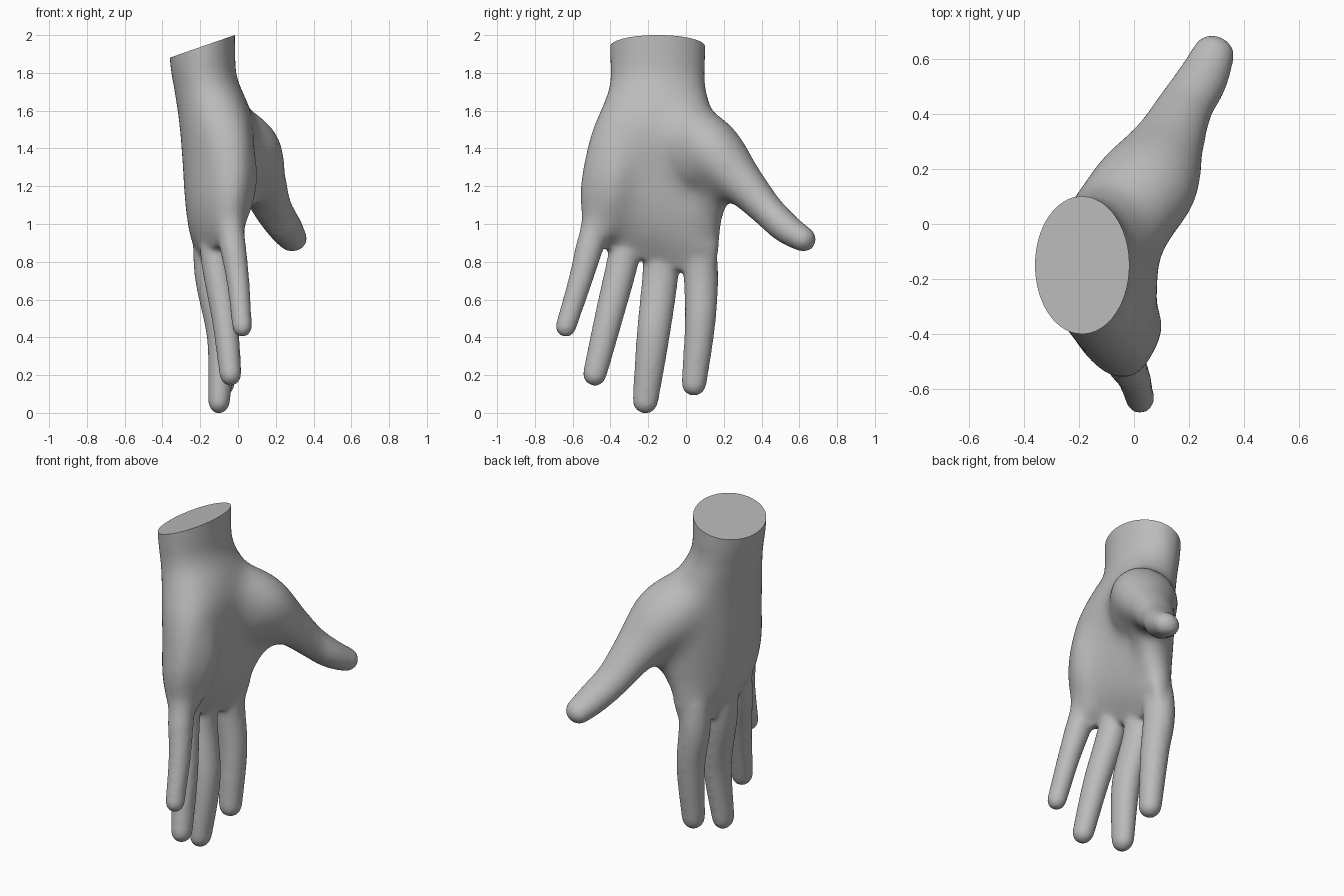
import bpy, bmesh, math
from mathutils import Vector

if "Cube" in bpy.data.objects:
    bpy.data.objects.remove(bpy.data.objects["Cube"])

SIDES = 28
PAD = 0.006          # allowance for the shrinkage of the smoothing pass
bm = bmesh.new()


def spline(rows, steps=6):
    """Catmull-Rom resampling of rows of numbers."""
    pts = [rows[0]] + list(rows) + [rows[-1]]
    out = []
    for i in range(1, len(pts) - 2):
        a, b, c, d = pts[i - 1:i + 3]
        for s in range(steps):
            t = s / steps
            out.append([0.5 * (2 * q + (r - p) * t + (2 * p - 5 * q + 4 * r - w) * t * t
                               + (3 * q - p - 3 * r + w) * t ** 3)
                        for p, q, r, w in zip(a, b, c, d)])
    out.append(list(rows[-1]))
    return out


def loft(rings):
    """Skin a list of rings and close both ends."""
    loops = [[bm.verts.new(p) for p in ring] for ring in rings]
    faces = [bm.faces.new(loops[0][::-1]), bm.faces.new(loops[-1])]
    for a, b in zip(loops, loops[1:]):
        for i in range(SIDES):
            j = (i + 1) % SIDES
            faces.append(bm.faces.new((a[i], a[j], b[j], b[i])))
    bmesh.ops.recalc_face_normals(bm, faces=faces)


def digit(rows, aspect=1.0):
    """Round-tipped tube along (x, y, z, radius) rows; aspect widens it in x."""
    path = spline(rows)
    pts = [Vector(p[:3]) for p in path]
    rings = []

    def ring(centre, tangent, r):
        u = (Vector((1, 0, 0)) - tangent * tangent.x).normalized()
        v = tangent.cross(u)
        rings.append([centre + u * (r * aspect * math.cos(a)) + v * (r * math.sin(a))
                      for a in (2 * math.pi * i / SIDES for i in range(SIDES))])

    def cap(centre, tangent, r, angles):
        for deg in angles:
            a = math.radians(deg)
            ring(centre + tangent * (r * math.sin(a)), tangent, r * math.cos(a))

    n = len(pts)
    for i, p in enumerate(pts):
        t = (pts[min(i + 1, n - 1)] - pts[max(i - 1, 0)]).normalized()
        r = path[i][3] + PAD
        if i == 0:
            cap(p, t, r, (-82, -60, -40, -20))
        ring(p, t, r)
        if i == n - 1:
            cap(p, t, r, (20, 40, 60, 82))
    loft(rings)


# Wrist and palm: z, centre x, centre y, back depth, front depth, half width, cupping, slant
palm = [
    (2.15, -0.19, -0.15, 0.172, 0.172, 0.25, 0.00, 0.0),
    (1.95, -0.19, -0.15, 0.172, 0.172, 0.25, 0.00, 0.0),
    (1.78, -0.18, -0.15, 0.170, 0.172, 0.25, 0.00, 0.0),
    (1.65, -0.16, -0.155, 0.168, 0.208, 0.28, 0.02, 0.0),
    (1.50, -0.15, -0.17, 0.158, 0.235, 0.33, 0.06, 0.0),
    (1.30, -0.145, -0.175, 0.148, 0.210, 0.375, 0.10, 0.0),
    (1.10, -0.145, -0.19, 0.135, 0.185, 0.38, 0.10, 0.1),
    (0.95, -0.145, -0.19, 0.110, 0.140, 0.362, 0.09, 0.2),
    (0.80, -0.140, -0.19, 0.050, 0.050, 0.33, 0.08, 0.3),
]
rings = []
for z, cx, cy, back, front, hy, cup, slant in spline(palm):
    fullness = 1.0 if z > 1.7 else 0.75
    ring = []
    for i in range(SIDES):
        a = 2 * math.pi * i / SIDES
        c, s = math.cos(a), math.sin(a)
        depth = front * max(c, 0) ** fullness if c > 0 else back * c
        bend = cup * s * s * (0.75 if s > 0 else 1.0)
        ring.append((cx + depth + PAD / 2 * c + bend,
                     cy + (hy + PAD / 2) * s, z - slant * hy * s))
    rings.append(ring)
loft(rings)

# Fleshy pad on the little finger side of the palm
digit([(-0.09, -0.30, 1.52, 0.09), (-0.02, -0.35, 1.38, 0.11),
       (-0.01, -0.385, 1.18, 0.11), (-0.055, -0.42, 1.00, 0.09)])

# Ball of the thumb
digit([(-0.03, -0.07, 1.56, 0.10), (0.02, -0.03, 1.44, 0.11),
       (0.06, 0.05, 1.30, 0.10)])

# Thumb
digit([(-0.09, 0.00, 1.525, 0.140), (0.04, 0.135, 1.385, 0.168),
       (0.125, 0.29, 1.220, 0.118), (0.185, 0.42, 1.080, 0.086),
       (0.250, 0.53, 0.978, 0.075), (0.290, 0.62, 0.920, 0.062)], 1.15)

# Web between thumb and index finger
digit([(0.08, 0.19, 1.25, 0.11), (0.02, 0.145, 1.15, 0.085),
       (-0.06, 0.10, 1.00, 0.085)])

# Index finger
digit([(-0.09, 0.06, 1.05, 0.08), (-0.115, 0.078, 0.75, 0.086),
       (-0.085, 0.075, 0.48, 0.076), (-0.08, 0.042, 0.155, 0.061)], 0.95)

# Middle finger
digit([(-0.155, -0.12, 1.05, 0.09), (-0.15, -0.135, 0.74, 0.090),
       (-0.090, -0.175, 0.40, 0.082), (-0.100, -0.215, 0.063, 0.063)], 0.85)

# Ring finger
digit([(-0.14, -0.28, 1.05, 0.08), (-0.115, -0.34, 0.78, 0.078),
       (-0.07, -0.41, 0.50, 0.070), (-0.04, -0.483, 0.205, 0.058)], 0.92)

# Little finger
digit([(-0.05, -0.46, 1.08, 0.085), (-0.03, -0.505, 0.90, 0.070),
       (0.00, -0.56, 0.70, 0.058), (0.022, -0.636, 0.456, 0.050)], 0.95)

mesh = bpy.data.meshes.new("hand")
bm.to_mesh(mesh)
bm.free()
hand = bpy.data.objects.new("hand", mesh)
bpy.context.collection.objects.link(hand)

# Fuse the parts into one skin and soften the joins
fuse = hand.modifiers.new("fuse", 'REMESH')
fuse.mode = 'VOXEL'
fuse.voxel_size = 0.012
soften = hand.modifiers.new("soften", 'SMOOTH')
soften.factor = 0.5
soften.iterations = 18
bpy.context.view_layer.update()
skin = bpy.data.meshes.new_from_object(
    hand.evaluated_get(bpy.context.evaluated_depsgraph_get()))
hand.modifiers.clear()

bm = bmesh.new()
bm.from_mesh(skin)

# Extra softening of the palm and thumb root, fading out towards digits and wrist
for i in range(100):
    k = i / 100
    soft = [v for v in bm.verts if 0.88 + 0.15 * k < v.co.z < 1.85 - 0.12 * k
            and v.co.y < 0.45 - 0.2 * k]
    bmesh.ops.smooth_vert(bm, verts=soft, factor=0.5, use_axis_x=True,
                          use_axis_y=True, use_axis_z=True)

# Slanted flat cut across the wrist
cut = bmesh.ops.bisect_plane(
    bm, geom=bm.verts[:] + bm.edges[:] + bm.faces[:], dist=1e-5,
    plane_co=(-0.19, -0.15, 1.94), plane_no=(-0.12, 0, 0.345), clear_outer=True)
rim = [e for e in cut["geom_cut"] if isinstance(e, bmesh.types.BMEdge) and e.is_boundary]
bmesh.ops.holes_fill(bm, edges=rim, sides=0)
bmesh.ops.recalc_face_normals(bm, faces=bm.faces[:])
bm.to_mesh(skin)
bm.free()
hand.data = skin

grey = bpy.data.materials.new("plain grey")
grey.diffuse_color = (0.5, 0.5, 0.5, 1)
grey.use_nodes = True
grey.node_tree.nodes["Principled BSDF"].inputs["Base Color"].default_value = grey.diffuse_color
skin.materials.clear()
skin.materials.append(grey)

bpy.context.view_layer.objects.active = hand
hand.select_set(True)
bpy.ops.object.shade_smooth_by_angle(angle=math.radians(40))
